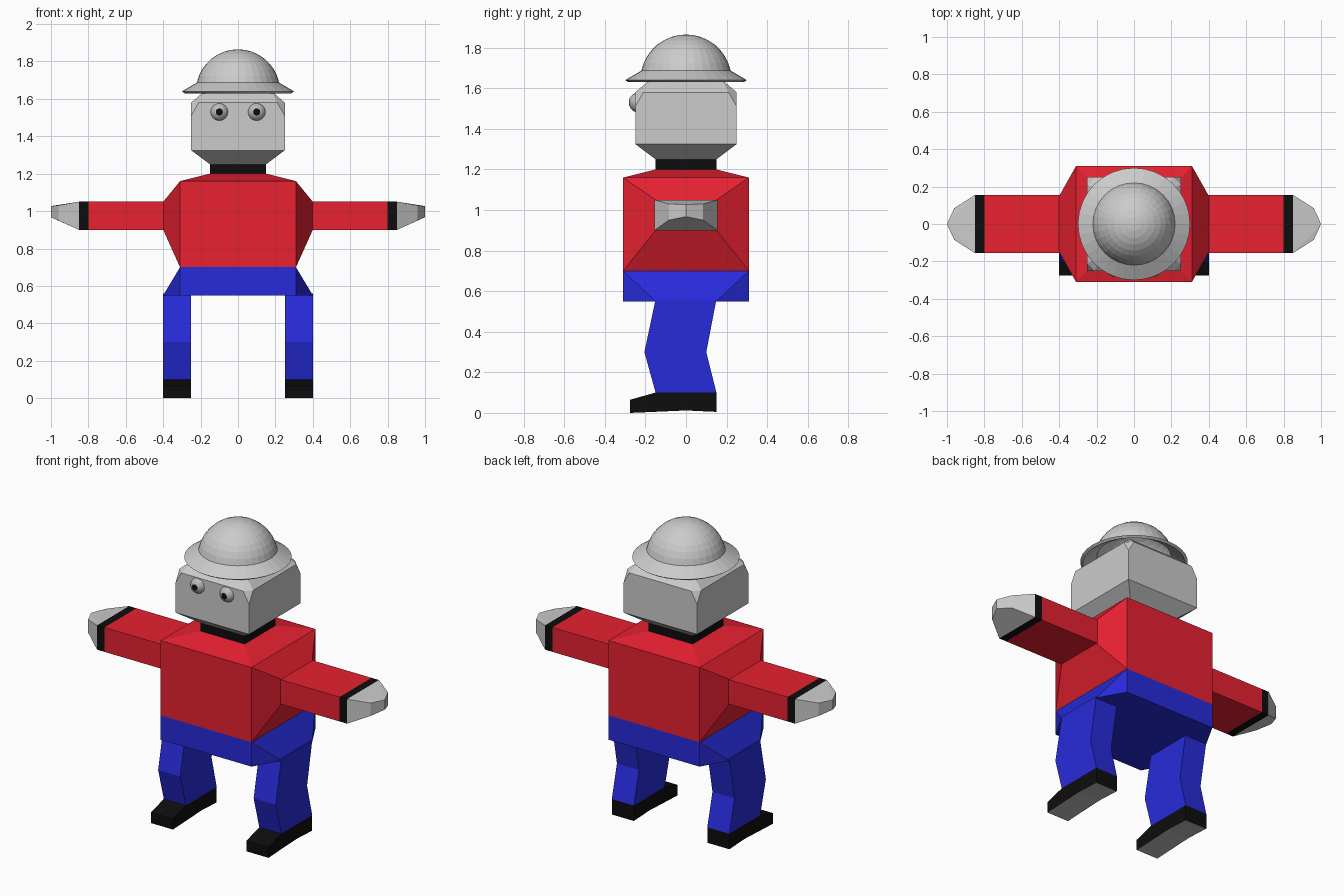
import bpy, bmesh
from math import sin, cos, pi, radians
from mathutils import Matrix

if "Cube" in bpy.data.objects:
    bpy.data.objects.remove(bpy.data.objects["Cube"])


def material(name, rgb):
    m = bpy.data.materials.new(name)
    m.diffuse_color = (*rgb, 1)
    m.use_nodes = True
    m.node_tree.nodes["Principled BSDF"].inputs["Base Color"].default_value = m.diffuse_color
    return m


RED = material("red", (0.8, 0.015, 0.03))
BLUE = material("blue", (0.02, 0.024, 0.7))
BLACK = material("black", (0.004, 0.004, 0.004))
GREY = material("grey", (0.5, 0.5, 0.5))


def finish(name, bm, *mats):
    bmesh.ops.recalc_face_normals(bm, faces=bm.faces)
    me = bpy.data.meshes.new(name)
    bm.to_mesh(me)
    bm.free()
    for m in mats:
        me.materials.append(m)
    ob = bpy.data.objects.new(name, me)
    bpy.context.collection.objects.link(ob)
    return ob


def hull(name, pts, *mats):
    """Convex faceted solid around the points."""
    bm = bmesh.new()
    for p in pts:
        bm.verts.new(p)
    bmesh.ops.convex_hull(bm, input=bm.verts)
    bmesh.ops.dissolve_limit(bm, angle_limit=radians(1), verts=bm.verts, edges=bm.edges)
    return finish(name, bm, *mats)


def quad(x, y, z):
    """Four corners of a level rectangle."""
    return [(sx * x, sy * y, z) for sx in (-1, 1) for sy in (-1, 1)]


def block(x0, x1, y, z0, z1):
    return [(a, b, c) for a in (x0, x1) for b in (-y, y) for c in (z0, z1)]


def side_prism(name, profile, x0, x1, *mats):
    """Extrude a (y, z) outline along x."""
    bm = bmesh.new()
    f = bm.faces.new([bm.verts.new((x0, y, z)) for y, z in profile])
    ext = bmesh.ops.extrude_face_region(bm, geom=[f])["geom"]
    bmesh.ops.translate(bm, vec=(x1 - x0, 0, 0),
                        verts=[v for v in ext if isinstance(v, bmesh.types.BMVert)])
    if f.is_valid and len(f.link_loops if hasattr(f, "link_loops") else f.loops) == 0:
        bm.faces.remove(f)
    have = {tuple(round(v.co.x, 4) for v in g.verts) for g in bm.faces}
    if tuple([round(x0, 4)] * len(profile)) not in have:
        bm.faces.new([v for v in bm.verts if abs(v.co.x - x0) < 1e-5])
    bmesh.ops.recalc_face_normals(bm, faces=bm.faces)
    if len(mats) > 1:  # second material on the underside
        for g in bm.faces:
            g.material_index = int(g.normal.z < -0.9)
    return finish(name, bm, *mats)


# Trunk
hull("torso", quad(.31, .31, .70) + quad(.31, .31, 1.16) + quad(.40, .15, .90)
     + quad(.40, .15, 1.05) + quad(.15, .15, 1.20), RED)
hull("pelvis", quad(.31, .31, .70) + quad(.31, .31, .55) + quad(.40, .15, .55), BLUE)
hull("neck", quad(.15, .15, 1.195) + quad(.15, .15, 1.255), BLACK)

# Head with clipped upper corners
hull("head", quad(.15, .15, 1.25) + quad(.25, .25, 1.325) + quad(.25, .25, 1.51)
     + quad(.21, .25, 1.58) + quad(.25, .21, 1.58) + quad(.18, .18, 1.64))

# Arms, legs and eyes, one per side
for s, side in ((-1, "left"), (1, "right")):
    hull(side + "_sleeve", block(s * .39, s * .80, .155, .90, 1.05), RED)
    hull(side + "_cuff", block(s * .80, s * .85, .155, .90, 1.05), BLACK)
    hull(side + "_hand", block(s * .85, s * .851, .155, .90, 1.05)
         + block(s * .96, s * .961, .085, .95, 1.03)
         + [(s, 0, .967), (s, 0, 1.027)])
    side_prism(side + "_leg", [(-.15, .56), (-.205, .30), (-.15, .10), (.15, .10),
                               (.10, .30), (.15, .56)], s * .25, s * .40, BLUE)
    side_prism(side + "_shoe", [(-.15, .10), (-.275, .065), (-.275, 0), (0, .012),
                                (.15, .005), (.15, .10)], s * .25, s * .40, BLACK, GREY)
    # Eyeball with its pole facing forward, pole cap is the pupil
    bm = bmesh.new()
    bmesh.ops.create_uvsphere(bm, u_segments=16, v_segments=16, radius=.05)
    for f in bm.faces:
        f.material_index = int(f.calc_center_median().z > .0458)
        f.smooth = True
    bmesh.ops.transform(bm, verts=bm.verts, matrix=Matrix.Translation((s * .10, -.232, 1.53))
                        @ Matrix.Rotation(radians(90), 4, 'X'))
    finish(side + "_eye", bm, GREY, BLACK)

# Hat: flared brim and hollow dome, lathed
outer = [(.225 * cos(a), 1.64 + .225 * sin(a)) for a in [radians(12 + 78 * i / 8) for i in range(9)]]
inner = [(.21 * cos(a), 1.64 + .21 * sin(a)) for a in [radians(10 + 80 * i / 8) for i in range(9)]]
profile = outer[::-1] + [(.30, 1.64), (.285, 1.63)] + inner
bm = bmesh.new()
vs = [bm.verts.new((r, 0, z)) for r, z in profile]
es = [bm.edges.new(p) for p in zip(vs, vs[1:])]
bmesh.ops.spin(bm, geom=vs + es, axis=(0, 0, 1), cent=(0, 0, 0), angle=2 * pi, steps=32)
bmesh.ops.remove_doubles(bm, verts=bm.verts, dist=1e-4)
finish("hat", bm)
